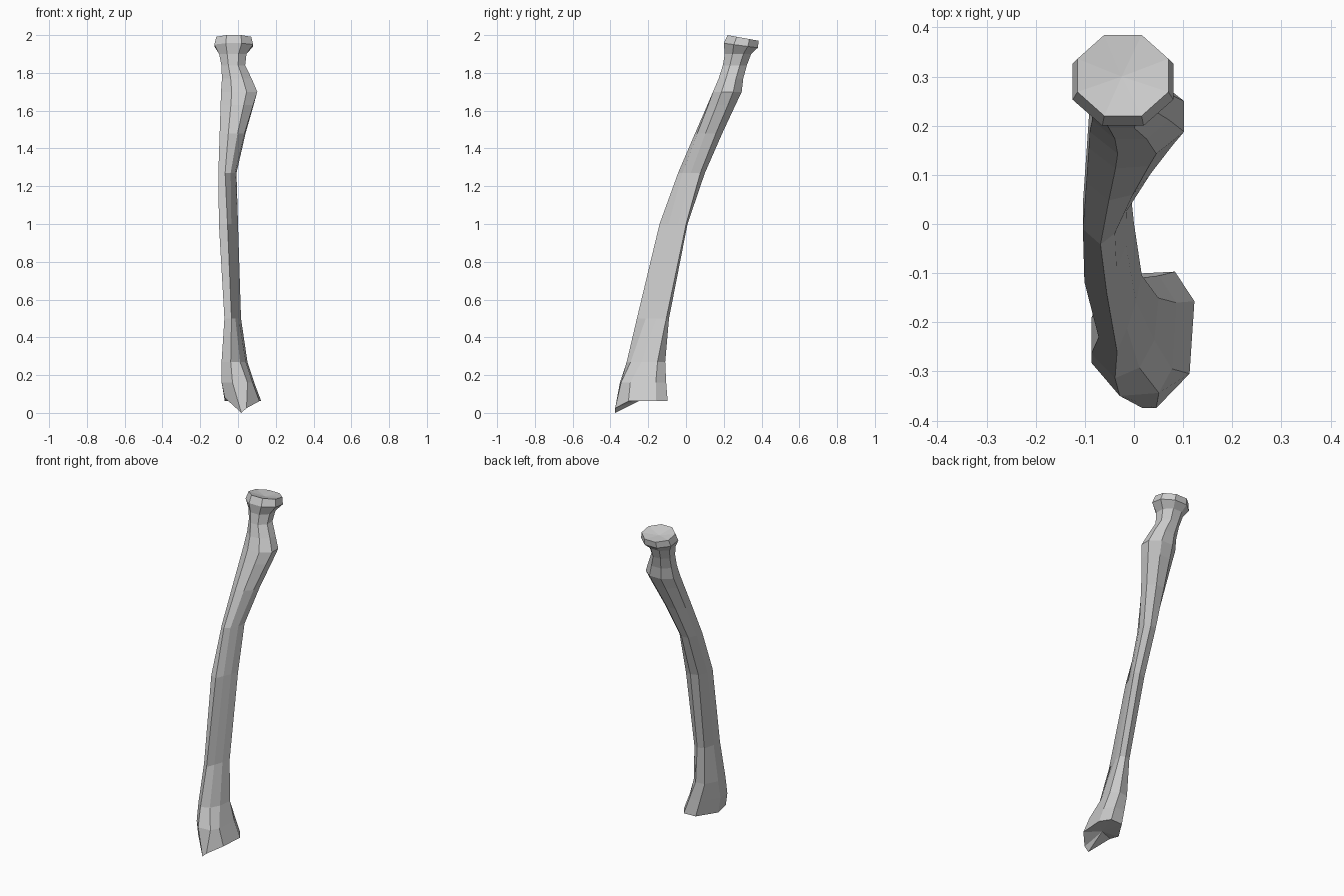
import bpy, bmesh

# Eight-sided cross-sections, in unit box coordinates
ROUND = [(-1, -.41), (-.41, -1), (.41, -1), (1, -.41), (1, .41), (.41, 1), (-.41, 1), (-1, .41)]
RIDGED = [(-1, -.7), (-.1, -1), (.3, -.35), (.68, .3), (1, .9), (.3, 1), (-.6, .8), (-1, 0)]
FLARED = [(-.95, -.45), (-.3, -1), (.6, -.95), (.9, -.55), (1, .55), (.6, 1), (-.2, .97), (-.95, .1)]

# z, x min, x max, y min, y max, ridged weight, flared weight, z slope along y
RINGS = [
    (1.985, -.115, .070, .220, .385, 0, 0, -.015),   # head rim
    (1.945, -.125, .080, .200, .380, 0, 0, -.012),
    (1.900, -.100, .045, .205, .345, 0, 0, 0),       # neck
    (1.840, -.088, .038, .195, .322, 0, 0, 0),
    (1.770, -.085, .072, .173, .303, 0, 0, 0),
    (1.700, -.090, .102, .143, .295, 0, 0, 0),       # tuberosity
    (1.630, -.092, .083, .113, .262, .1, 0, 0),
    (1.480, -.097, .040, .048, .192, .25, 0, 0),     # shaft
    (1.270, -.104, -.008, -.042, .100, .5, 0, 0),
    (1.000, -.101, .000, -.140, .008, 1, 0, 0),
    (.500, -.072, .016, -.260, -.090, .85, 0, 0),
    (.270, -.088, .050, -.314, -.110, .3, .3, 0),    # flared wrist end
    (.160, -.091, .086, -.350, -.105, 0, 1, 0),
    (.062, -.075, .123, -.365, -.097, 0, 1, 0),
]


def ring_points(z, x0, x1, y0, y1, ridged, flared, slope):
    pts = []
    for r, g, f in zip(ROUND, RIDGED, FLARED):
        u, v = (r[i] * (1 - ridged - flared) + g[i] * ridged + f[i] * flared for i in (0, 1))
        pts.append(((x0 + x1) / 2 + u * (x1 - x0) / 2,
                    (y0 + y1) / 2 + v * (y1 - y0) / 2, z + v * slope))
    return pts


bm = bmesh.new()
loops = [[bm.verts.new(p) for p in ring_points(*r)] for r in RINGS]

# Styloid point at the wrist end
loops[-1][0].co.z = .08
loops[-1][1].co = (.018, -.375, .0)
loops[-1][2].co = (.045, -.375, .025)

# Skin between neighbouring rings
for a, b in zip(loops, loops[1:]):
    for i in range(8):
        j = (i + 1) % 8
        bm.faces.new((a[i], b[i], b[j], a[j]))

# Shallow dished end caps
for loop, centre in ((loops[0], (-.025, .30, 1.972)), (loops[-1], (.03, -.24, .068))):
    c = bm.verts.new(centre)
    for i in range(8):
        bm.faces.new((loop[i], loop[(i + 1) % 8], c))

bmesh.ops.recalc_face_normals(bm, faces=bm.faces)
mesh = bpy.data.meshes.new("forearm_bone")
bm.to_mesh(mesh)
bm.free()
bpy.context.collection.objects.link(bpy.data.objects.new("forearm_bone", mesh))
